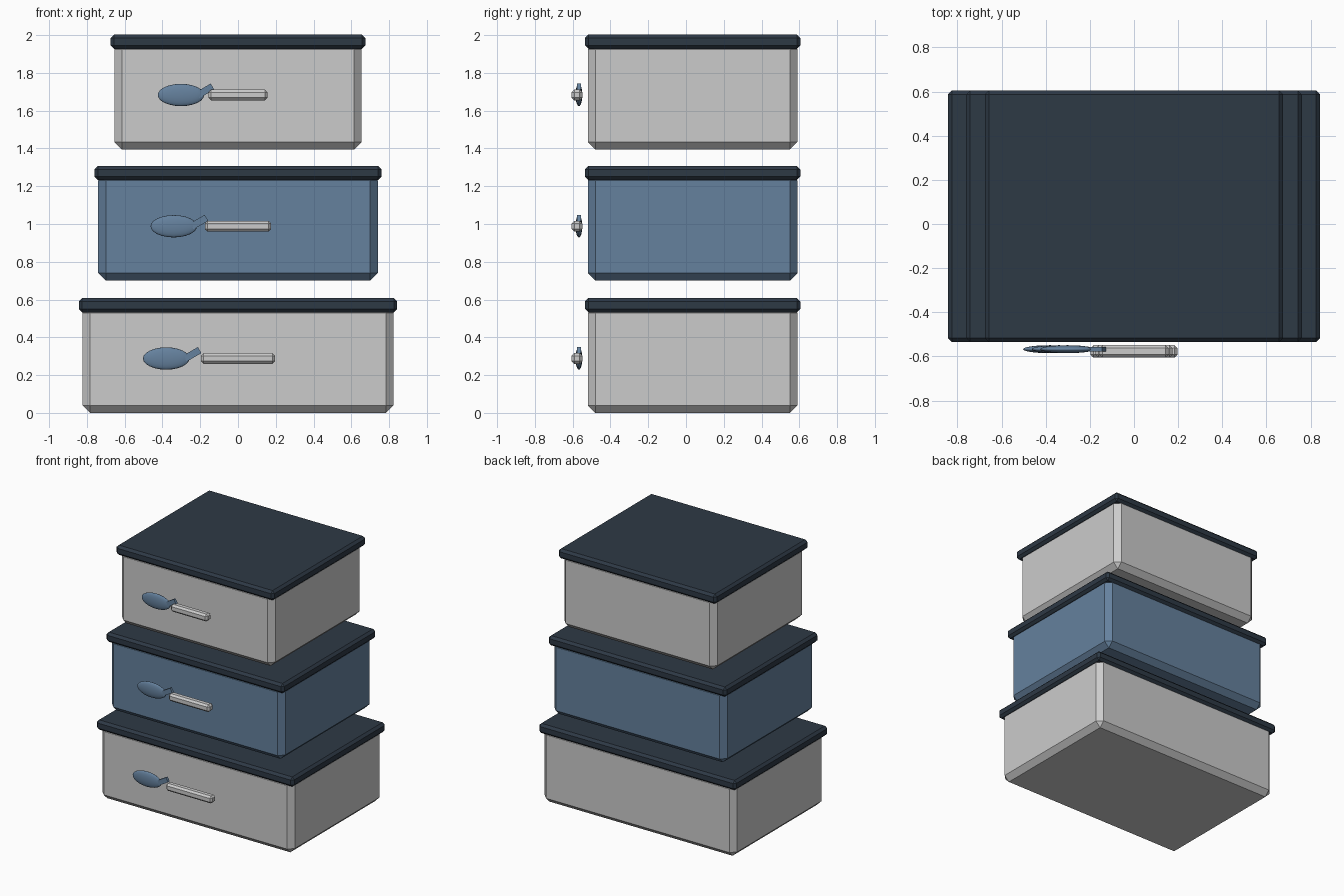
import bpy, bmesh
from math import radians
from mathutils import Matrix

if "Cube" in bpy.data.objects:
    bpy.data.objects.remove(bpy.data.objects["Cube"])


def material(name, color):
    m = bpy.data.materials.new(name)
    m.diffuse_color = color
    m.use_nodes = True
    m.node_tree.nodes["Principled BSDF"].inputs["Base Color"].default_value = m.diffuse_color
    return m


BLUE = material("slate_blue", (0.13, 0.22, 0.34, 1))
NAVY = material("dark_navy", (0.027, 0.041, 0.06, 1))


def finish(bm, name, mat):
    mesh = bpy.data.meshes.new(name)
    bm.to_mesh(mesh)
    bm.free()
    ob = bpy.data.objects.new(name, mesh)
    bpy.context.collection.objects.link(ob)
    if mat:
        mesh.materials.append(mat)
    return ob


def box(name, center, size, bevel=0, mat=None, tilt=0):
    """Box with flat chamfers, optionally tilted about y."""
    bm = bmesh.new()
    bmesh.ops.create_cube(bm, size=1)
    bmesh.ops.scale(bm, vec=size, verts=bm.verts)
    if bevel:
        bmesh.ops.bevel(bm, geom=bm.edges[:], offset=bevel, segments=1,
                        affect='EDGES', clamp_overlap=True)
    bmesh.ops.transform(bm, verts=bm.verts,
                        matrix=Matrix.Translation(center) @ Matrix.Rotation(-tilt, 4, 'Y'))
    return finish(bm, name, mat)


def ellipsoid(name, center, radii, mat):
    """Smooth ellipsoid with its poles along x."""
    bm = bmesh.new()
    bmesh.ops.create_uvsphere(bm, u_segments=24, v_segments=12, radius=1)
    bmesh.ops.rotate(bm, verts=bm.verts, matrix=Matrix.Rotation(radians(90), 3, 'Y'))
    bmesh.ops.scale(bm, vec=radii, verts=bm.verts)
    bmesh.ops.translate(bm, vec=center, verts=bm.verts)
    for f in bm.faces:
        f.smooth = True
    return finish(bm, name, mat)


# level, base z, body half width, lid half width, leaf centre x, stem x, handle half length
TIERS = [
    ("lower", 0.0, 0.823, 0.843, -0.38, -0.242, 0.197, None),
    ("middle", 0.70, 0.74, 0.76, -0.34, -0.206, 0.175, BLUE),
    ("upper", 1.395, 0.655, 0.675, -0.302, -0.174, 0.157, None),
]

for level, z, half, lid_half, leaf_x, stem_x, grip, mat in TIERS:
    # chamfered box body, running up into the lid
    box(level + "_box", (0, 0.035, z + 0.285), (2 * half, 1.11, 0.57), 0.04, mat)
    # overhanging lid
    box(level + "_lid", (0, 0.035, z + 0.57), (2 * lid_half, 1.14, 0.075), 0.018, NAVY)
    # handle bar in front of the face
    hz = z + 0.288
    box(level + "_handle", (0, -0.577, hz), (2 * grip, 0.057, 0.057), 0.014)
    # leaf ornament and its slanted stem
    ellipsoid(level + "_leaf", (leaf_x, -0.567, hz), (0.123, 0.018, 0.059), BLUE)
    box(level + "_leaf_stem", (stem_x, -0.567, hz + 0.022), (0.09, 0.02, 0.037),
        0, BLUE, radians(30))
